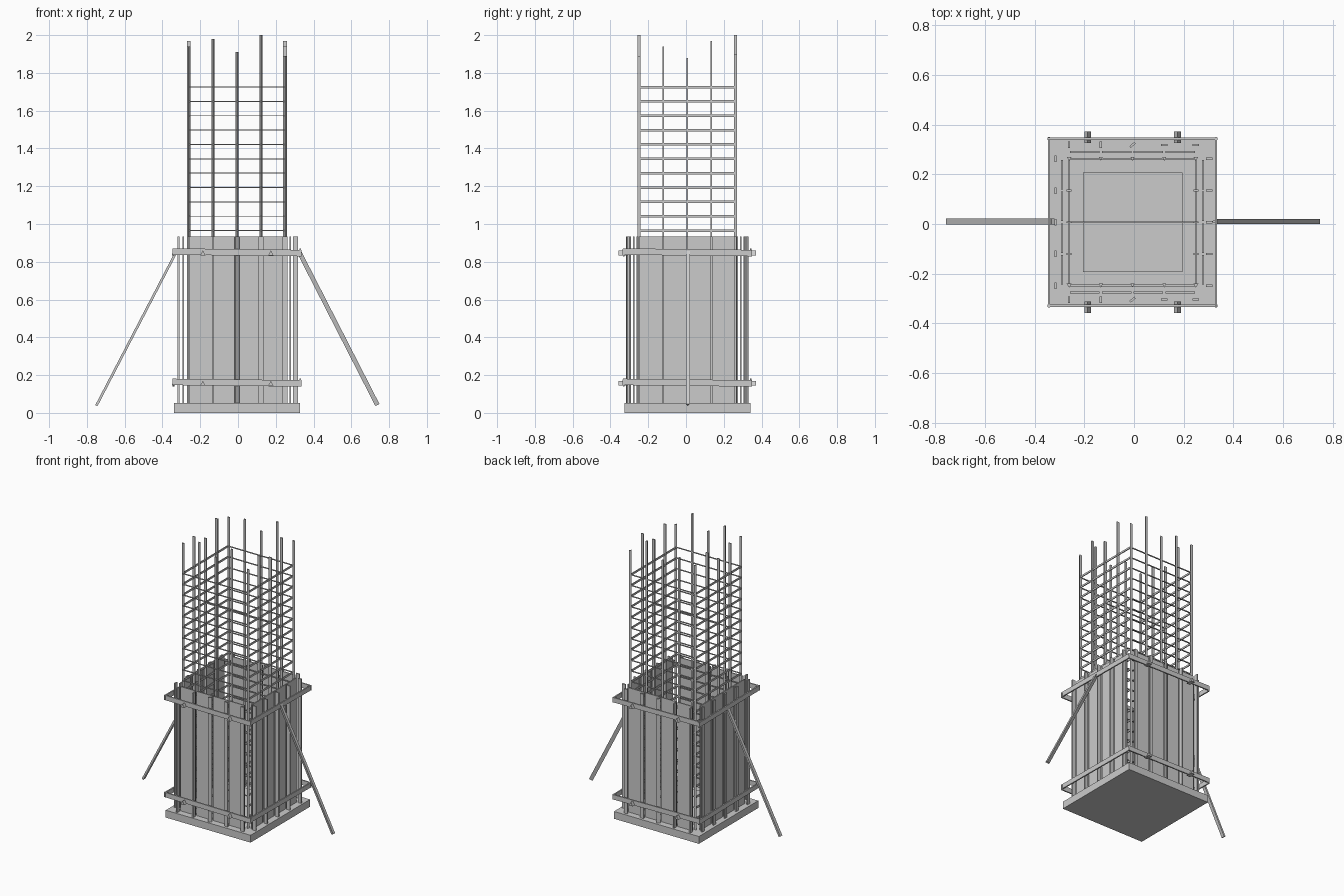
import bpy, bmesh, math
from mathutils import Vector, Matrix

if "Cube" in bpy.data.objects:
    bpy.data.objects.remove(bpy.data.objects["Cube"])

CX, CY = -0.006, 0.007          # centre of the column
STEP = 0.1275                   # spacing of bars and studs
POS = [i * STEP for i in range(-2, 3)]
BOX = [(-.5, -.5), (.5, -.5), (.5, .5), (-.5, .5)]
TRI = [(-.5, .5), (0, -.5), (.5, .5)]


def prism(name, section, a, b, w, d, side=(1, 0, 0), turn=0):
    """Sweep a small section (w along side, d across it) from point a to b."""
    a, b = Vector(a), Vector(b)
    z = (b - a).normalized()
    u = Vector(side)
    u = (u - z * u.dot(z)).normalized()
    v = z.cross(u)
    R = Matrix.Rotation(turn, 3, z)
    u, v = R @ u, R @ v
    bm = bmesh.new()
    lo = [bm.verts.new(a + u * x * w + v * y * d) for x, y in section]
    hi = [bm.verts.new(b + u * x * w + v * y * d) for x, y in section]
    n = len(section)
    bm.faces.new(lo)
    bm.faces.new(hi)
    for i in range(n):
        bm.faces.new((lo[i], lo[(i + 1) % n], hi[(i + 1) % n], hi[i]))
    bmesh.ops.recalc_face_normals(bm, faces=bm.faces)
    me = bpy.data.meshes.new(name)
    bm.to_mesh(me)
    bm.free()
    ob = bpy.data.objects.new(name, me)
    bpy.context.collection.objects.link(ob)
    return ob


def upright(name, section, x, y, z0, z1, w, d, turn=0):
    return prism(name, section, (CX + x, CY + y, z0), (CX + x, CY + y, z1), w, d, turn=turn)


# base slab and low concrete kicker
upright("base_slab", BOX, 0, 0, 0, 0.052, 0.667, 0.667)
upright("concrete_kicker", BOX, 0, 0, 0.052, 0.075, 0.4, 0.4)

# vertical reinforcing bars, uneven tops
R = 0.255
front_tops = [1.94, 1.98, 1.91, 2.0, 1.89]
back_tops = [1.93, 1.95, 1.90, 2.0, 1.90]
side_tops = {-1: 1.94, 0: 1.88, 1: 1.97}
for i, p in enumerate(POS):
    w = 0.02 if i in (0, 4) else 0.016
    upright("front_bar", TRI, p, -R, 0.052, front_tops[i], w, 0.016)
    upright("back_bar", TRI, p, R, 0.052, back_tops[i], w, 0.016)
for s in (-1, 1):
    for k, top in side_tops.items():
        upright("side_bar", BOX, s * R, k * STEP, 0.052, top, 0.02, 0.007)

# horizontal stirrups
for i in range(22):
    z = 0.129 + i * 0.076
    for s in (-1, 1):
        prism("stirrup_x", BOX, (CX - R, CY + s * R, z), (CX + R, CY + s * R, z),
              0.008, 0.005, side=(0, 1, 0))
        prism("stirrup_y", BOX, (CX + s * R, CY - R, z), (CX + s * R, CY + R, z),
              0.006, 0.013)
prism("cross_tie", BOX, (CX - R, CY, 1.42), (CX + R, CY, 1.42), 0.007, 0.006, side=(0, 1, 0))

# formwork boards, four per side with small gaps
P = 0.283
for s in (-1, 1):
    for i in range(4):
        m = (i - 1.5) * STEP
        upright("board_y", BOX, m, s * P, 0.052, 0.935, 0.119, 0.008)
        upright("board_x", BOX, s * P, m, 0.052, 0.935, 0.008, 0.119)

# thin studs outside the boards
S = 0.311
turns = [math.pi / 2, math.pi / 2, math.radians(40), 0, 0]
for s in (-1, 1):
    for p, t in zip(POS, turns):
        upright("stud_y", BOX, p, s * S, 0.052, 0.935, 0.026, 0.009, t)
        upright("stud_x", BOX, s * S * 0.995, p, 0.052, 0.935, 0.026, 0.009,
                math.pi / 2 if s < 0 else 0)

# clamping walers and their tie ends at two levels
W = 0.336
for z in (0.85, 0.16):
    for s in (-1, 1):
        prism("waler_x", BOX, (CX - 0.342, CY + s * W, z + 0.004), (CX + 0.342, CY + s * W, z - 0.004),
              0.009, 0.034, side=(0, 1, 0))
        prism("waler_y", BOX, (CX + s * W, CY - 0.342, z + 0.004), (CX + s * W, CY + 0.342, z - 0.004),
              0.009, 0.034)
        for x in (-0.18, 0.18):
            prism("tie_end", TRI, (CX + x, CY + s * 0.318, z - 0.003), (CX + x, CY + s * 0.364, z - 0.003),
                  0.028, -0.026 if s < 0 else 0.026)

# diagonal braces
prism("left_brace", BOX, (-0.325, 0.01, 0.855), (-0.75, 0.01, 0.038), 0.024, 0.013, side=(0, 1, 0))
prism("right_brace", TRI, (0.322, 0.01, 0.855), (0.738, 0.01, 0.042), 0.022, 0.024, side=(0, 1, 0))
